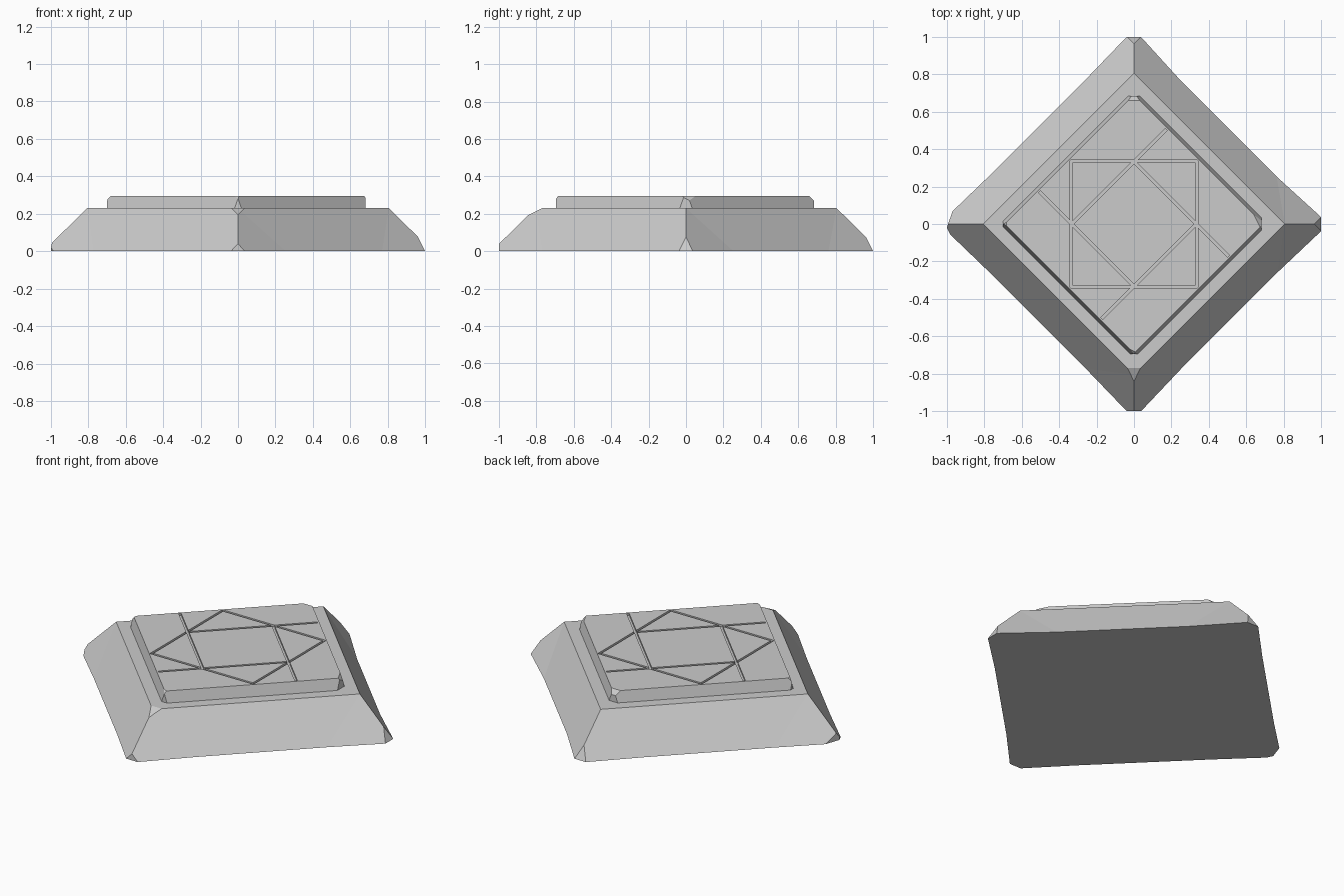
import bpy, bmesh, math
from mathutils import Vector

cube = bpy.data.objects.get("Cube")
if cube:
    bpy.data.objects.remove(cube, do_unlink=True)

stone = bpy.data.materials.new("light_grey_stone")
stone.use_nodes = True
stone.diffuse_color = (0.6, 0.6, 0.6, 1)
stone.node_tree.nodes["Principled BSDF"].inputs["Base Color"].default_value = (0.6, 0.6, 0.6, 1)

DIRS = [Vector((0, 1, 0)), Vector((1, 0, 0)), Vector((0, -1, 0)), Vector((-1, 0, 0))]


def diamond_block(bottom, top, z0, z1, sides):
    """Diamond frustum; each side's lower edge is worn inward to its own reach."""
    bm = bmesh.new()
    low = [bm.verts.new(d * bottom + Vector((0, 0, z0))) for d in DIRS]
    high = [bm.verts.new(d * top + Vector((0, 0, z1))) for d in DIRS]
    floor = []
    for i, reach in enumerate(sides):
        j = (i + 1) % 4
        a, b = [bm.verts.new((DIRS[i].lerp(DIRS[j], t)) * reach + Vector((0, 0, z0)))
                for t in (0.25, 0.75)]
        bm.faces.new((high[i], low[i], a))
        bm.faces.new((high[i], a, b, high[j]))
        bm.faces.new((high[j], b, low[j]))
        floor += [low[i], a, b]
    bm.faces.new(floor)
    bm.faces.new(high)
    bmesh.ops.recalc_face_normals(bm, faces=bm.faces)
    return bm


def chip(bm, point, normal):
    """Slice a corner away and close the cut."""
    cut = bmesh.ops.bisect_plane(bm, geom=bm.verts[:] + bm.edges[:] + bm.faces[:],
                                 plane_co=point, plane_no=normal, clear_outer=True)
    edges = [e for e in cut["geom_cut"] if isinstance(e, bmesh.types.BMEdge)]
    bmesh.ops.holes_fill(bm, edges=edges, sides=0)


def make_object(name, bm):
    bmesh.ops.recalc_face_normals(bm, faces=bm.faces)
    mesh = bpy.data.meshes.new(name)
    bm.to_mesh(mesh)
    bm.free()
    mesh.materials.append(stone)
    obj = bpy.data.objects.new(name, mesh)
    bpy.context.collection.objects.link(obj)
    return obj


# Sloped base with worn corners
bm = diamond_block(1.04, 0.805, 0, 0.23, (1.015, 1.025, 1.03, 1.03))
for point, normal in [
    ((0, 1, 0), (0, 2, 1)),
    ((1, 0, 0), (2, 0, 1)),
    ((0, -1, 0), (0, -1, 0)),
    ((-1, -0.02, 0), (-1, 0.35, 0)),
    ((-1, -0.02, 0), (-2, -1, 0)),
    ((0, -0.83, 0.2), (0, -1, 2)),
]:
    chip(bm, point, normal)
make_object("sloped_base", bm)

# Raised top slab with chipped corners
bm = diamond_block(0.715, 0.69, 0.225, 0.295, (0.715,) * 4)
for point, normal in [
    ((0, 0.685, 0.28), (0, 1, 0)),
    ((0, 0.66, 0.295), (0, 1, 1)),
    ((0.68, 0, 0.28), (1, 0, 0)),
    ((0.665, 0, 0.295), (2, 1, 2)),
    ((0, -0.695, 0.28), (0, -1, 0)),
    ((0, -0.68, 0.295), (-1, -2, 2)),
    ((-0.7, 0, 0.27), (-1, 0, 0)),
    ((-0.68, 0, 0.295), (-1, 0, 1)),
]:
    chip(bm, point, normal)
slab = make_object("top_slab", bm)

# Carved lines: a pinwheel of four lines and a diamond, in the slab's own axes
ALONG = Vector((1, -1, 0)).normalized()
ACROSS = Vector((-1, -1, 0)).normalized()
REACH, INNER, WIDTH, DEPTH = 0.475, 0.235, 0.014, 0.012


def carve(start, end):
    a, b = [ALONG * p + ACROSS * q for p, q in (start, end)]
    run = b - a
    bpy.ops.mesh.primitive_cube_add(size=1, location=(a + b) / 2 + Vector((0, 0, 0.295)),
                                    rotation=(0, 0, math.atan2(run.y, run.x)))
    cutter = bpy.context.object
    cutter.name = "groove_cutter"
    cutter.hide_render = True
    cutter.scale = (run.length + WIDTH / 2, WIDTH, 2 * DEPTH)
    bpy.context.view_layer.update()
    mod = slab.modifiers.new("groove", 'BOOLEAN')
    mod.operation = 'DIFFERENCE'
    mod.solver = 'EXACT'
    mod.object = cutter
    bpy.context.view_layer.objects.active = slab
    bpy.ops.object.modifier_apply(modifier=mod.name)
    bpy.data.objects.remove(cutter, do_unlink=True)


for turn in range(4):
    c, s = [(1, 0), (0, 1), (-1, 0), (0, -1)][turn]
    spin = lambda p, q: (c * p - s * q, s * p + c * q)
    carve(spin(-INNER, -REACH), spin(-INNER, INNER))
    carve(spin(REACH, 0), spin(0, REACH))

# Keep one stone colour on the carved slab
slab.data.materials.clear()
slab.data.materials.append(stone)
for face in slab.data.polygons:
    face.material_index = 0
